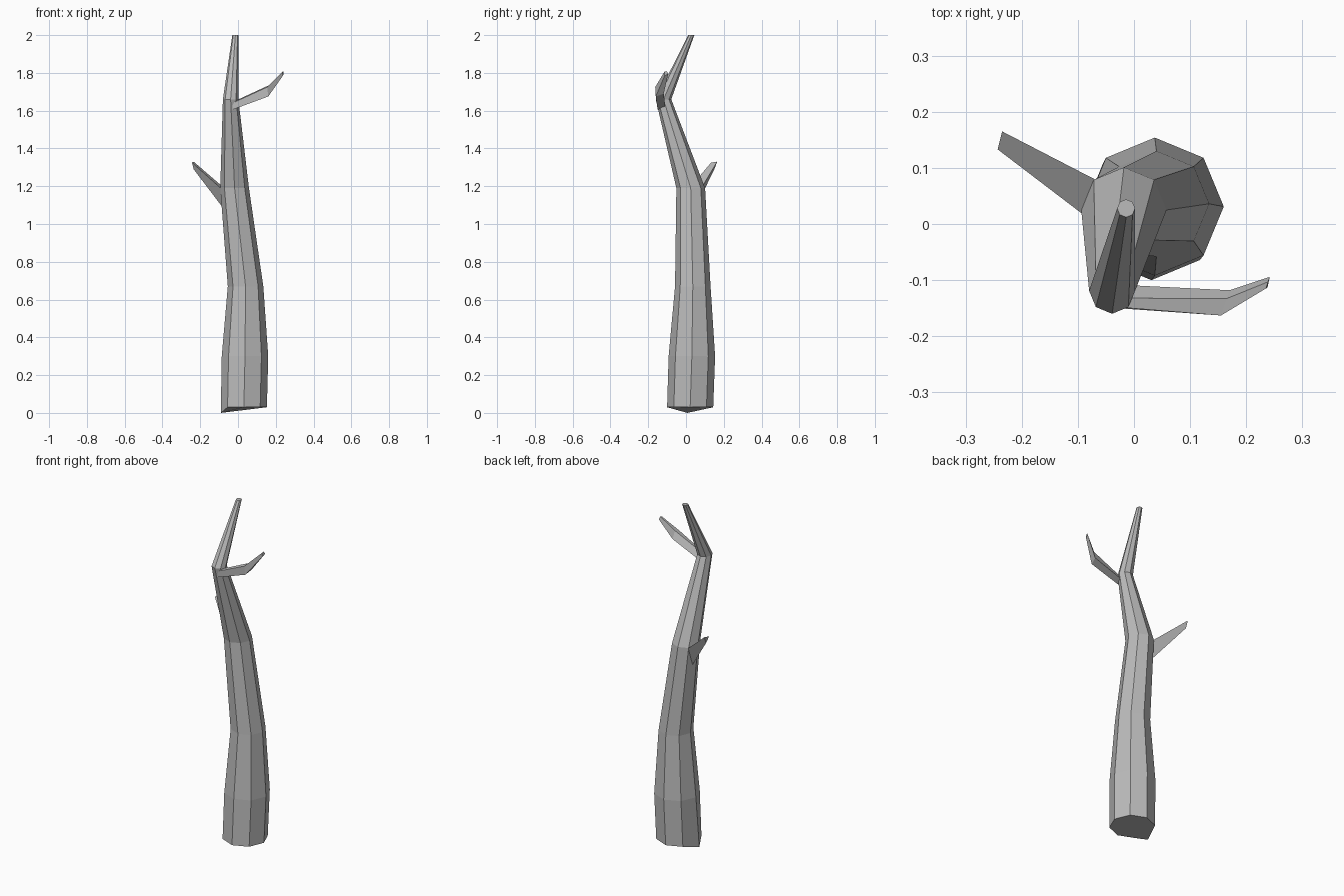
import bpy
import bmesh
from math import cos, sin, pi

if "Cube" in bpy.data.objects:
    bpy.data.objects.remove(bpy.data.objects["Cube"])

# One grey bark colour for the whole tree
bark = bpy.data.materials.new("grey_bark")
bark.use_nodes = True
GREY = (0.5, 0.5, 0.5, 1)
bark.diffuse_color = GREY
bark.node_tree.nodes["Principled BSDF"].inputs["Base Color"].default_value = GREY


def loft(name, rings):
    """Skin a closed, flat-shaded tube through rings of equal point count."""
    bm = bmesh.new()
    loops = [[bm.verts.new(p) for p in ring] for ring in rings]
    n = len(loops[0])
    for low, high in zip(loops, loops[1:]):
        for i in range(n):
            j = (i + 1) % n
            bm.faces.new((low[i], low[j], high[j], high[i]))
    bm.faces.new(loops[0][::-1])
    bm.faces.new(loops[-1])
    bmesh.ops.recalc_face_normals(bm, faces=bm.faces)
    mesh = bpy.data.meshes.new(name)
    bm.to_mesh(mesh)
    bm.free()
    mesh.materials.append(bark)
    obj = bpy.data.objects.new(name, mesh)
    bpy.context.collection.objects.link(obj)
    return obj


def octagon(x, y, z, r):
    return [(x + r * cos(i * pi / 4), y + r * sin(i * pi / 4), z) for i in range(8)]


# Crooked trunk: centre x, centre y, height, radius
trunk_rings = [octagon(*s) for s in (
    (0.031, 0.022, 0.03, 0.122),
    (0.037, 0.031, 0.30, 0.123),
    (0.040, 0.036, 0.67, 0.094),
    (-0.018, 0.025, 1.19, 0.076),
    (-0.039, -0.119, 1.66, 0.041),
    (-0.014, 0.028, 2.00, 0.016),
)]
# Broken foot hangs lower on the right side
x, y, z = trunk_rings[0][4]
trunk_rings[0][4] = (x, y - 0.015, 0.0)
loft("trunk", trunk_rings)

# Upper branch with an elbow
loft("upper_branch", [
    [(-0.03, -0.150, 1.605), (-0.03, -0.148, 1.640), (-0.03, -0.132, 1.645), (-0.03, -0.108, 1.61)],
    [(0.160, -0.160, 1.675), (0.155, -0.163, 1.725), (0.165, -0.133, 1.735), (0.170, -0.118, 1.69)],
    [(0.238, -0.113, 1.785), (0.235, -0.115, 1.805), (0.239, -0.103, 1.81), (0.242, -0.094, 1.795)],
])

# Lower branch, a tapering three-sided spike
loft("lower_branch", [
    [(-0.055, 0.072, 1.175), (-0.075, 0.005, 1.175), (-0.060, 0.038, 1.06)],
    [(-0.235, 0.165, 1.33), (-0.243, 0.133, 1.325), (-0.235, 0.150, 1.29)],
])
